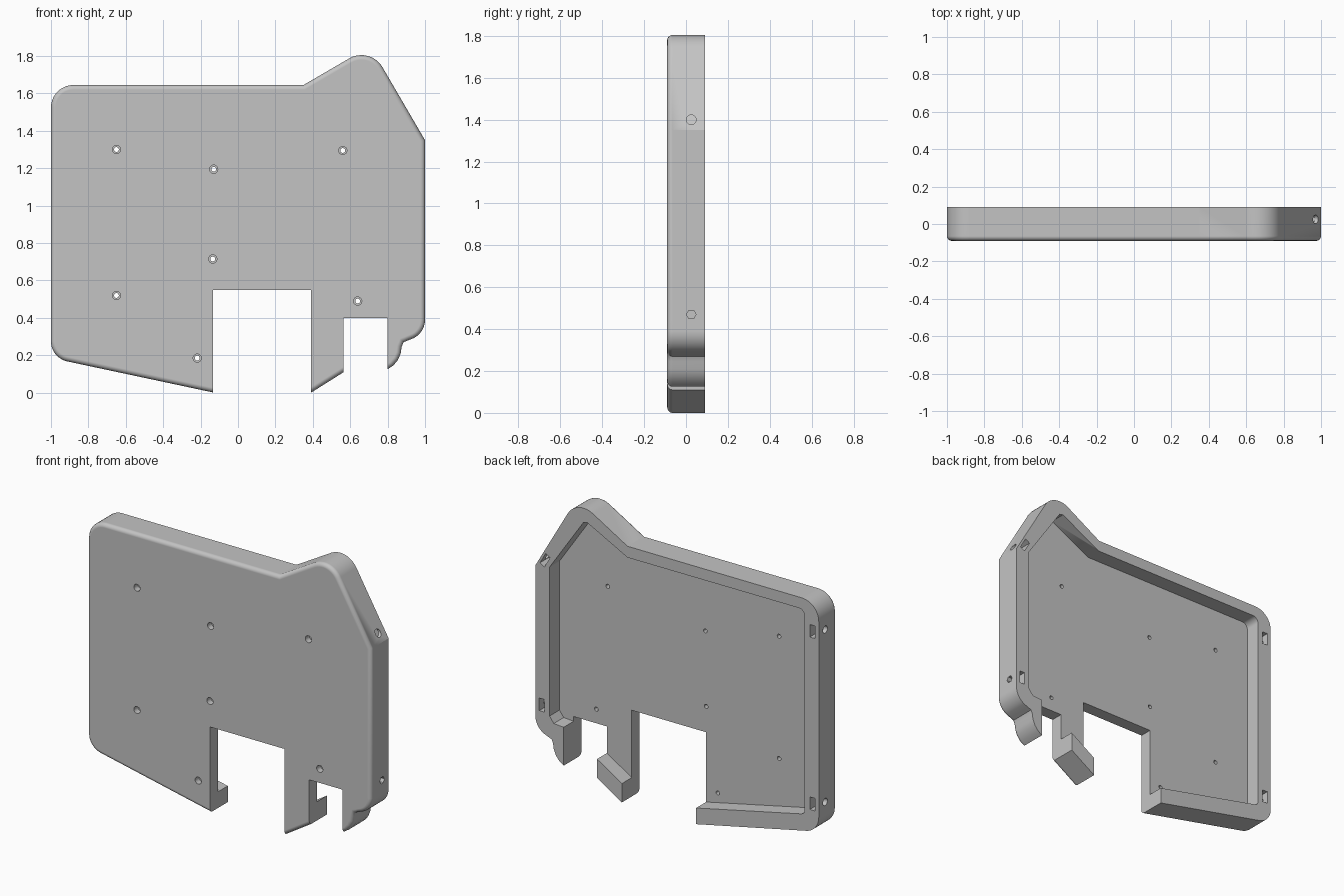
import bpy, bmesh, math
from mathutils import Matrix, Vector

cube = bpy.data.objects.get("Cube")
if cube:
    bpy.data.objects.remove(cube, do_unlink=True)

FRONT, FLOOR, BACK = -0.09, -0.01, 0.09

grey = bpy.data.materials.new("matte_grey")
grey.use_nodes = True
colour = (0.55, 0.55, 0.55, 1)
grey.diffuse_color = colour
grey.node_tree.nodes["Principled BSDF"].inputs["Base Color"].default_value = colour


def arc(cx, cz, r, start, end, steps=10):
    """Points of an arc, angles in degrees."""
    angles = [math.radians(start + (end - start) * i / steps) for i in range(steps + 1)]
    return [(cx + r * math.cos(a), cz + r * math.sin(a)) for a in angles]


def prism(bm, points, y0, y1):
    """Extrude an x-z outline along y; returns the outline face at y0."""
    face = bm.faces.new([bm.verts.new((x, y0, z)) for x, z in points])
    ext = bmesh.ops.extrude_face_region(bm, geom=[face], use_keep_orig=True)
    moved = [v for v in ext["geom"] if isinstance(v, bmesh.types.BMVert)]
    bmesh.ops.translate(bm, verts=moved, vec=(0, y1 - y0, 0))
    return face


def cylinder(bm, centre, r, depth, axis, sides=24):
    turn = Matrix.Rotation(math.pi / 2, 4, axis)
    bmesh.ops.create_cone(bm, cap_ends=True, segments=sides, radius1=r, radius2=r,
                          depth=depth, matrix=Matrix.Translation(centre) @ turn)


def box(bm, centre, size, angle=0):
    m = Matrix.Translation(centre) @ Matrix.Rotation(math.radians(angle), 4, "Y")
    bmesh.ops.create_cube(bm, size=1, matrix=m @ Matrix.Diagonal(Vector(size).to_4d()))


def to_object(bm, name):
    bmesh.ops.recalc_face_normals(bm, faces=bm.faces[:])
    mesh = bpy.data.meshes.new(name)
    bm.to_mesh(mesh)
    bm.free()
    mesh.materials.append(grey)
    obj = bpy.data.objects.new(name, mesh)
    bpy.context.collection.objects.link(obj)
    return obj


# Outer shell with a rounded front rim
outline = (arc(-0.88, 1.525, 0.12, 90, 180) + arc(-0.89, 0.275, 0.11, 180, 258)
           + [(0, -0.027), (0.36, -0.019), (0.6, 0.132), (0.7, 0.09), (0.8, 0.125),
              (0.83, 0.145), (0.855, 0.175), (0.87, 0.21), (0.875, 0.245),
              (0.885, 0.27), (0.91, 0.28)]
           + arc(0.89, 0.39, 0.11, -63, 0, 6)
           + [(1, 1.35)] + arc(0.66, 1.675, 0.13, 30, 120) + [(0.35, 1.645)])
bm = bmesh.new()
front = prism(bm, outline, FRONT, BACK)
bmesh.ops.recalc_face_normals(bm, faces=bm.faces[:])
bmesh.ops.bevel(bm, geom=list(front.edges), offset=0.025, offset_type="OFFSET",
                segments=4, profile=0.5, affect="EDGES")
shell = to_object(bm, "cover_shell")

bpy.ops.object.select_all(action="DESELECT")
bpy.context.view_layer.objects.active = shell
shell.select_set(True)


def cut(bm, name):
    """Subtract a group of separate solids from the shell."""
    tool = to_object(bm, name)
    tool.hide_render = True
    mod = shell.modifiers.new(name, "BOOLEAN")
    mod.operation = "DIFFERENCE"
    mod.solver = "EXACT"
    mod.object = tool
    bpy.ops.object.modifier_apply(modifier=mod.name)
    bpy.data.objects.remove(tool, do_unlink=True)


# Hollow back
bm = bmesh.new()
recess = (arc(-0.86, 1.535, 0.04, 90, 180, 6) + arc(-0.87, 0.295, 0.03, 180, 258, 4)
          + [(-0.135, 0.105), (0.39, 0.12), (0.565, 0.23), (0.8, 0.37), (0.87, 0.375),
             (0.9, 0.415), (0.9, 1.365), (0.66, 1.715), (0.635, 1.72), (0.35, 1.573)])
prism(bm, recess, FLOOR, BACK + 0.1)
cut(bm, "recess")

# Two openings in the lower edge
bm = bmesh.new()
for x0, x1, top in ((-0.135, 0.39, 0.55), (0.565, 0.8, 0.4)):
    prism(bm, [(x0, -0.2), (x1, -0.2), (x1, top), (x0, top)], -0.3, 0.3)
cut(bm, "openings")

# Screw holes with counterbores in the front
screws = [(-0.65, 1.3), (-0.13, 1.195), (0.56, 1.295), (-0.135, 0.715),
          (-0.65, 0.52), (0.64, 0.49), (-0.218, 0.185)]
for name, r, depth in (("screw_holes", 0.013, 0.4), ("counterbores", 0.022, 0.08)):
    bm = bmesh.new()
    for x, z in screws:
        cylinder(bm, (x, FRONT, z), r, depth, "X")
    cut(bm, name)

# Nut pockets in the rim, opened from the back
bm = bmesh.new()
pockets = [(-0.955, 1.45, 0), (-0.955, 0.35, 0), (0.955, 0.47, 0), (0.932, 1.4, -30)]
for x, z, angle in pockets:
    box(bm, (x, 0.09, z), (0.036, 0.18, 0.08), angle)
cut(bm, "nut_pockets")

# Bolt holes from the sides into the pockets
bm = bmesh.new()
for x, z, angle in pockets:
    outward = math.copysign(0.075, x)
    sides = 6 if (x > 0 and angle == 0) else 24
    cylinder(bm, (x + outward, 0.025, z), 0.023, 0.15, "Y", sides)
cut(bm, "bolt_holes")

# Smooth fillets, flat faces
bpy.ops.object.shade_smooth_by_angle(angle=math.radians(30))
weighted = shell.modifiers.new("even_normals", "WEIGHTED_NORMAL")
weighted.weight = 100
weighted.keep_sharp = True
